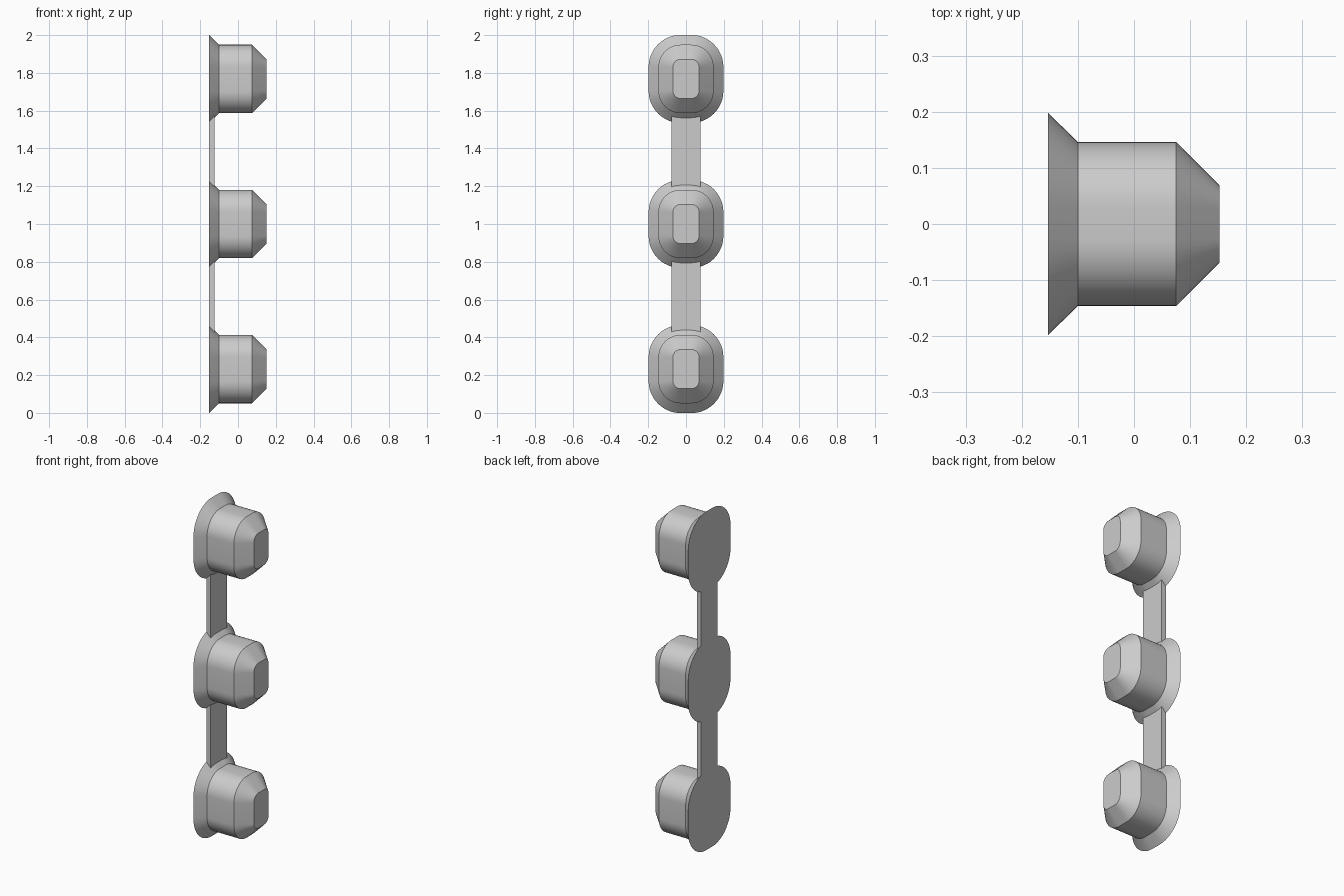
import bpy, bmesh, math

cube = bpy.data.objects.get("Cube")
if cube:
    bpy.data.objects.remove(cube, do_unlink=True)

grey = bpy.data.materials.new("plain_grey")
grey.use_nodes = True
colour = (0.6, 0.6, 0.6, 1)
grey.diffuse_color = colour
grey.node_tree.nodes["Principled BSDF"].inputs["Base Color"].default_value = colour

BACK = -0.153
FLAT_Y, FLAT_Z = 0.028, 0.063      # half lengths of the straight edges
SPACING = 0.768
ARC_STEPS = 12
# x position and corner radius of each ring along a plug
RINGS = [(BACK, 0.17), (-0.1, 0.118), (0.075, 0.118), (0.152, 0.041)]


def finish(name, bm):
    bmesh.ops.recalc_face_normals(bm, faces=bm.faces)
    mesh = bpy.data.meshes.new(name)
    bm.to_mesh(mesh)
    bm.free()
    mesh.materials.append(grey)
    obj = bpy.data.objects.new(name, mesh)
    bpy.context.collection.objects.link(obj)
    return obj


def rounded_ring(bm, x, radius, z):
    ring = []
    for corner, (sy, sz) in enumerate([(1, 1), (-1, 1), (-1, -1), (1, -1)]):
        for i in range(ARC_STEPS + 1):
            a = (corner + i / ARC_STEPS) * math.pi / 2
            ring.append(bm.verts.new((x, sy * FLAT_Y + radius * math.cos(a),
                                      z + sz * FLAT_Z + radius * math.sin(a))))
    return ring


# Plug: flared flange, straight body and tapered nose
def plug(name, z):
    bm = bmesh.new()
    rings = [rounded_ring(bm, x, r, z) for x, r in RINGS]
    for a, b in zip(rings, rings[1:]):
        for i in range(len(a)):
            j = (i + 1) % len(a)
            bm.faces.new((a[i], a[j], b[j], b[i]))
    bm.faces.new(rings[0])
    bm.faces.new(rings[-1])
    obj = finish(name, bm)
    bpy.ops.object.select_all(action="DESELECT")
    obj.select_set(True)
    bpy.context.view_layer.objects.active = obj
    bpy.ops.object.shade_smooth_by_angle(angle=math.radians(30))


# Flat strip joining two neighbouring flanges
def strip(name, z):
    depth, width, height = 0.028, 0.154, SPACING - 2 * 0.19
    bm = bmesh.new()
    bmesh.ops.create_cube(bm, size=1)
    bmesh.ops.scale(bm, vec=(depth, width, height), verts=bm.verts)
    bmesh.ops.translate(bm, vec=(BACK + depth / 2, 0, z), verts=bm.verts)
    finish(name, bm)


for label, k in (("lower", -1), ("middle", 0), ("upper", 1)):
    plug(label + "_plug", 1 + k * SPACING)
for label, k in (("lower", -0.5), ("upper", 0.5)):
    strip(label + "_connecting_strip", 1 + k * SPACING)
